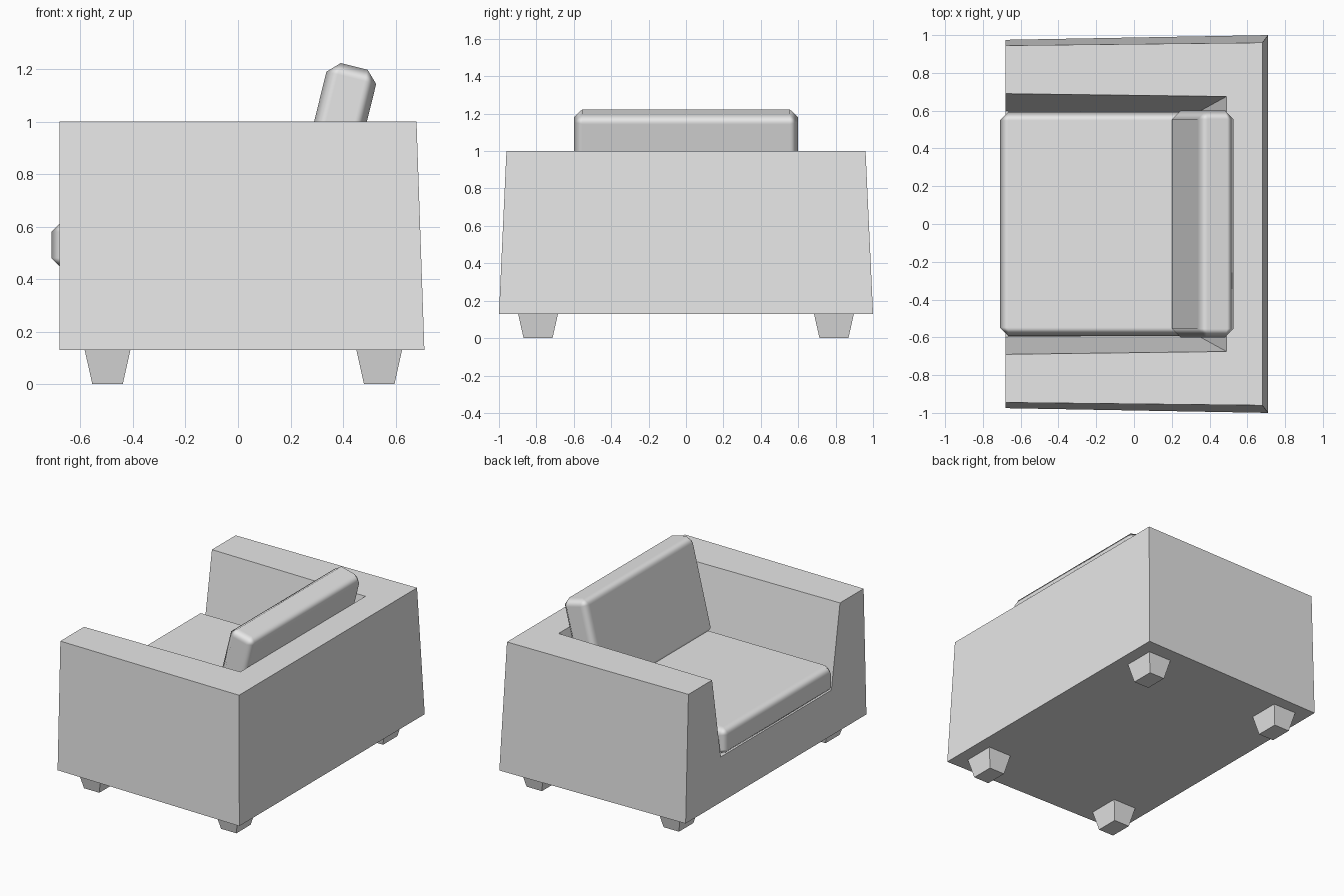
import bpy, bmesh, math
from mathutils import Matrix

cube = bpy.data.objects.get("Cube")
if cube:
    bpy.data.objects.remove(cube, do_unlink=True)

# One plain grey fabric for everything
grey = bpy.data.materials.new("light_grey")
grey.use_nodes = True
colour = (0.8, 0.8, 0.8, 1.0)
grey.diffuse_color = colour
grey.node_tree.nodes["Principled BSDF"].inputs["Base Color"].default_value = colour


def add_object(name, bm):
    bmesh.ops.recalc_face_normals(bm, faces=bm.faces)
    mesh = bpy.data.meshes.new(name)
    bm.to_mesh(mesh)
    bm.free()
    mesh.materials.append(grey)
    obj = bpy.data.objects.new(name, mesh)
    bpy.context.collection.objects.link(obj)
    return obj


def cushion(name, size, centre, tilt=0.0):
    """Box with softly shaded chamfered edges, leaning about the y axis."""
    bm = bmesh.new()
    bmesh.ops.create_cube(bm, size=1, matrix=Matrix.Diagonal((*size, 1)))
    for face in bm.faces:
        face.smooth = True
    obj = add_object(name, bm)
    obj.location = centre
    obj.rotation_euler.y = tilt
    bevel = obj.modifiers.new("soft_edges", 'BEVEL')
    bevel.width = 0.045
    bevel.segments = 1
    bevel.limit_method = 'NONE'
    bevel.harden_normals = True


def leg(name, x, y):
    """Foot tapering towards the ground."""
    bm = bmesh.new()
    bmesh.ops.create_cube(bm, size=1)
    for v in bm.verts:
        top = v.co.z > 0
        v.co.x *= 0.175 if top else 0.116
        v.co.y *= 0.214 if top else 0.155
        v.co.z = 0.132 if top else 0.0
    add_object(name, bm).location = (x, y, 0)


# Sofa body: tapered block with a sloping well open at the seat side (-x)
bm = bmesh.new()
corners = {
    "base_front": (-0.68, 0.975, 0.13), "base_back": (0.71, 1.0, 0.13),
    "rim_front": (-0.68, 0.945, 1.0), "rim_back": (0.68, 0.96, 1.0),
    "well_front": (-0.68, 0.69, 1.0), "well_back": (0.49, 0.675, 1.0),
    "floor_front": (-0.68, 0.597, 0.44), "floor_back": (0.335, 0.59, 0.44),
}
left, right = ({k: bm.verts.new((x, y * s, z)) for k, (x, y, z) in corners.items()}
               for s in (1, -1))
# Faces repeated on each side
for side in (left, right):
    for keys in (("base_front", "base_back", "rim_back", "rim_front"),
                 ("rim_front", "rim_back", "well_back", "well_front"),
                 ("well_front", "well_back", "floor_back", "floor_front"),
                 ("base_front", "rim_front", "well_front", "floor_front")):
        bm.faces.new([side[k] for k in keys])
# Faces that span from side to side
for a, b in (("base_front", "base_back"), ("base_back", "rim_back"),
             ("rim_back", "well_back"), ("well_back", "floor_back"),
             ("floor_back", "floor_front"), ("floor_front", "base_front")):
    bm.faces.new((left[a], left[b], right[b], right[a]))
add_object("sofa_body", bm)

# Cushions
cushion("seat_cushion", (1.05, 1.185, 0.19), (-0.185, 0, 0.53))
cushion("back_cushion", (0.195, 1.2, 0.65), (0.364, 0, 0.895), math.radians(14))

# Four feet
for row, x in (("open_side", -0.497), ("back_side", 0.538)):
    for side, y in (("far", 0.791), ("near", -0.791)):
        leg(f"leg_{row}_{side}", x, y)
